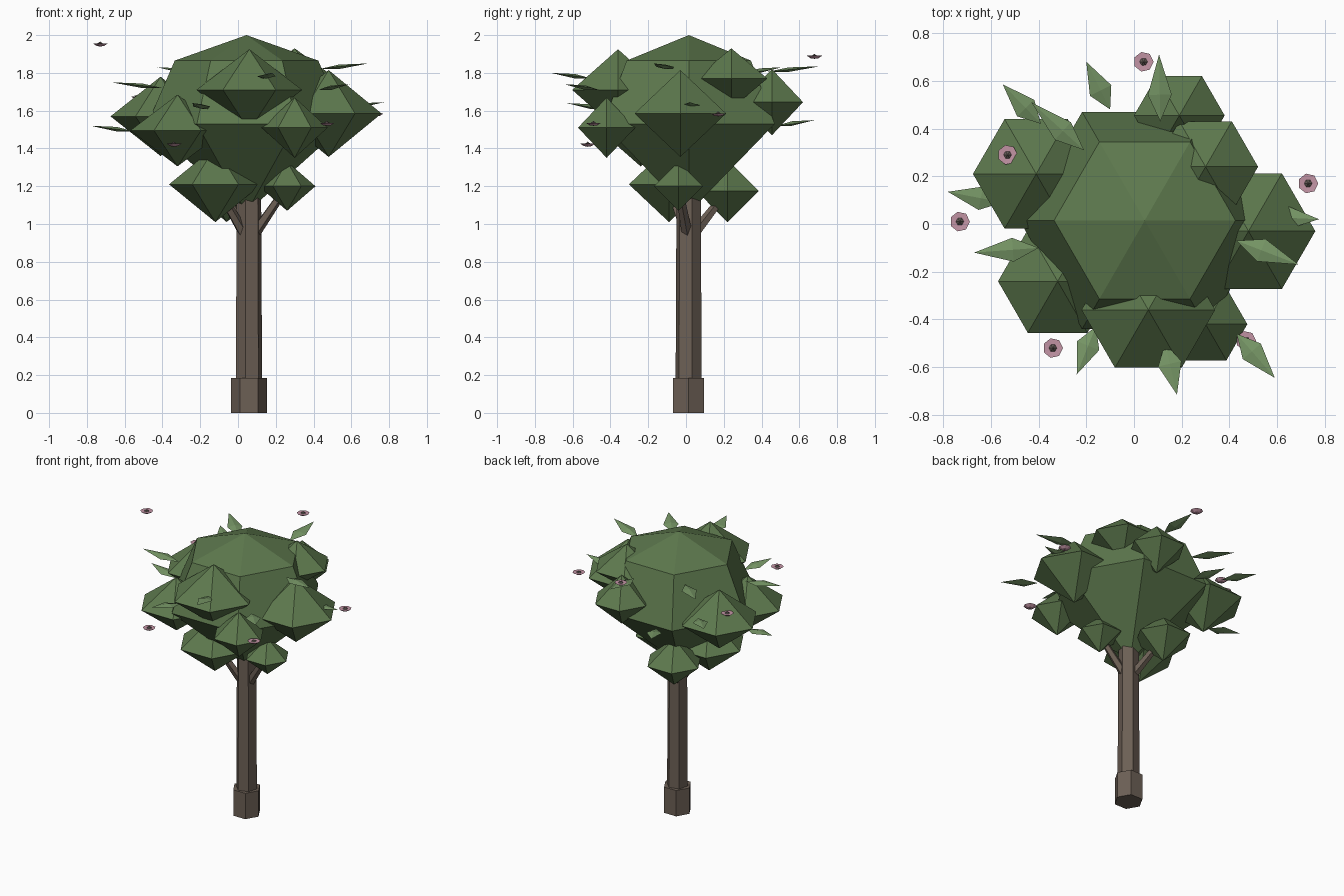
import bpy, bmesh
from math import cos, sin, pi
from mathutils import Vector

if "Cube" in bpy.data.objects:
    bpy.data.objects.remove(bpy.data.objects["Cube"])


def mat(name, rgb):
    m = bpy.data.materials.new(name)
    m.diffuse_color = (*rgb, 1)
    m.use_nodes = True
    m.node_tree.nodes["Principled BSDF"].inputs["Base Color"].default_value = m.diffuse_color
    return m


BARK = mat("bark", (0.15, 0.115, 0.09))
GREEN = mat("foliage", (0.11, 0.19, 0.075))
LEAF = mat("leaf_green", (0.18, 0.30, 0.13))
PINK = mat("petal_pink", (0.55, 0.30, 0.38))
CORE = mat("flower_core", (0.12, 0.10, 0.09))


def finish(name, bm, material):
    bmesh.ops.recalc_face_normals(bm, faces=bm.faces)
    me = bpy.data.meshes.new(name)
    bm.to_mesh(me)
    bm.free()
    me.materials.append(material)
    ob = bpy.data.objects.new(name, me)
    bpy.context.collection.objects.link(ob)
    return ob


def lathe(name, centre, profile, material, sides=6, phase=0.0):
    """Faceted solid from (radius, z) rings; a zero radius is a pole."""
    bm = bmesh.new()
    rings = []
    for r, z in profile:
        n = sides if r > 0 else 1
        rings.append([bm.verts.new((centre[0] + r * cos(phase + 2 * pi * i / n),
                                    centre[1] + r * sin(phase + 2 * pi * i / n),
                                    centre[2] + z)) for i in range(n)])
    for a, b in zip(rings, rings[1:]):
        for i in range(sides):
            j = (i + 1) % sides
            quad = [a[i % len(a)], a[j % len(a)], b[j % len(b)], b[i % len(b)]]
            bm.faces.new(list(dict.fromkeys(quad)))
    for ring in (rings[0], rings[-1]):
        if len(ring) > 1:
            bm.faces.new(ring)
    return finish(name, bm, material)


# Trunk and its wider foot
TX, TY = 0.058, 0.014
lathe("trunk_foot", (TX, TY, 0), [(0.095, 0), (0.095, 0.185)], BARK)
lathe("trunk", (TX, TY, 0.1), [(0.072, 0), (0.066, 1.2)], BARK, 6, 0.25)

# Main crown: domed top, conical underside
lathe("crown", (0.045, 0.015, 0),
      [(0, 2.0), (0.38, 1.865), (0.525, 1.53), (0, 1.06)], GREEN)

# Foliage clumps: x, y, z, radius, half height
clumps = {
    "front": (0.06, -0.36, 1.71, 0.28, 0.215),
    "right": (0.48, -0.03, 1.585, 0.28, 0.23),
    "back_right": (0.30, 0.24, 1.77, 0.22, 0.16),
    "back": (0.19, 0.455, 1.645, 0.19, 0.175),
    "back_left": (-0.41, 0.21, 1.57, 0.265, 0.21),
    "front_left": (-0.32, -0.24, 1.495, 0.25, 0.19),
    "front_right": (0.30, -0.42, 1.51, 0.175, 0.16),
    "low_left": (-0.12, -0.09, 1.21, 0.245, 0.20),
    "low_right": (0.26, -0.04, 1.20, 0.15, 0.13),
    "low_back": (-0.06, 0.22, 1.175, 0.19, 0.165),
}
for key, (x, y, z, r, h) in clumps.items():
    lathe("clump_" + key, (x, y, z), [(0, h), (r, 0), (0, -h)], GREEN)

# Short branches from the trunk into the low clumps
for key in ("low_left", "low_right", "low_back"):
    tip = Vector(clumps[key][:3])
    start = Vector((TX, TY, 0.95)).lerp(Vector((tip.x, tip.y, 0.95)), 0.15)
    d = tip - start
    ob = lathe("branch_" + key, (0, 0, 0), [(0.03, 0), (0.02, d.length)], BARK, 5)
    ob.location = start
    ob.rotation_euler = d.to_track_quat('Z', 'Y').to_euler()

# Pointed leaves: base x, y then tip x, y, z
leaves = [
    (-0.10, 0.48, -0.20, 0.68, 1.55), (0.11, 0.43, 0.105, 0.71, 1.835),
    (-0.39, 0.42, -0.55, 0.585, 1.68), (-0.21, 0.31, -0.43, 0.51, 1.83),
    (-0.55, 0.09, -0.78, 0.135, 1.52), (-0.40, -0.10, -0.67, -0.12, 1.75),
    (-0.16, -0.43, -0.24, -0.63, 1.64), (0.13, -0.50, 0.18, -0.715, 1.80),
    (0.43, -0.46, 0.59, -0.645, 1.74), (0.43, -0.07, 0.69, -0.17, 1.85),
    (0.55, 0.03, 0.775, 0.02, 1.645),
]
for i, (bx, by, tx, ty, tz) in enumerate(leaves):
    base, tip = Vector((bx, by, tz - 0.03)), Vector((tx, ty, tz))
    d = tip - base
    side = Vector((-d.y, d.x, 0)).normalized() * 0.05
    mid = base.lerp(tip, 0.4)
    up = Vector((0, 0, 0.012))
    bm = bmesh.new()
    b, t, l, r, u, w = [bm.verts.new(p) for p in
                        (base, tip, mid + side, mid - side, mid + up, mid - up)]
    for edge in (l, r):
        for crest in (u, w):
            bm.faces.new((b, edge, crest))
            bm.faces.new((t, edge, crest))
    finish(f"leaf_{i + 1}", bm, LEAF)

# Small floating blossoms
blossoms = [(0.04, 0.68, 1.885), (-0.53, 0.29, 1.67), (-0.73, 0.01, 1.95),
            (-0.34, -0.52, 1.42), (0.47, -0.49, 1.53), (0.73, 0.17, 1.58)]
for i, p in enumerate(blossoms):
    lathe(f"blossom_{i + 1}", p, [(0, 0.004), (0.042, 0.006), (0.02, -0.008), (0, -0.01)],
          PINK, 7)
    lathe(f"blossom_core_{i + 1}", p, [(0, 0.016), (0.018, 0.004), (0, -0.012)], CORE, 6)
